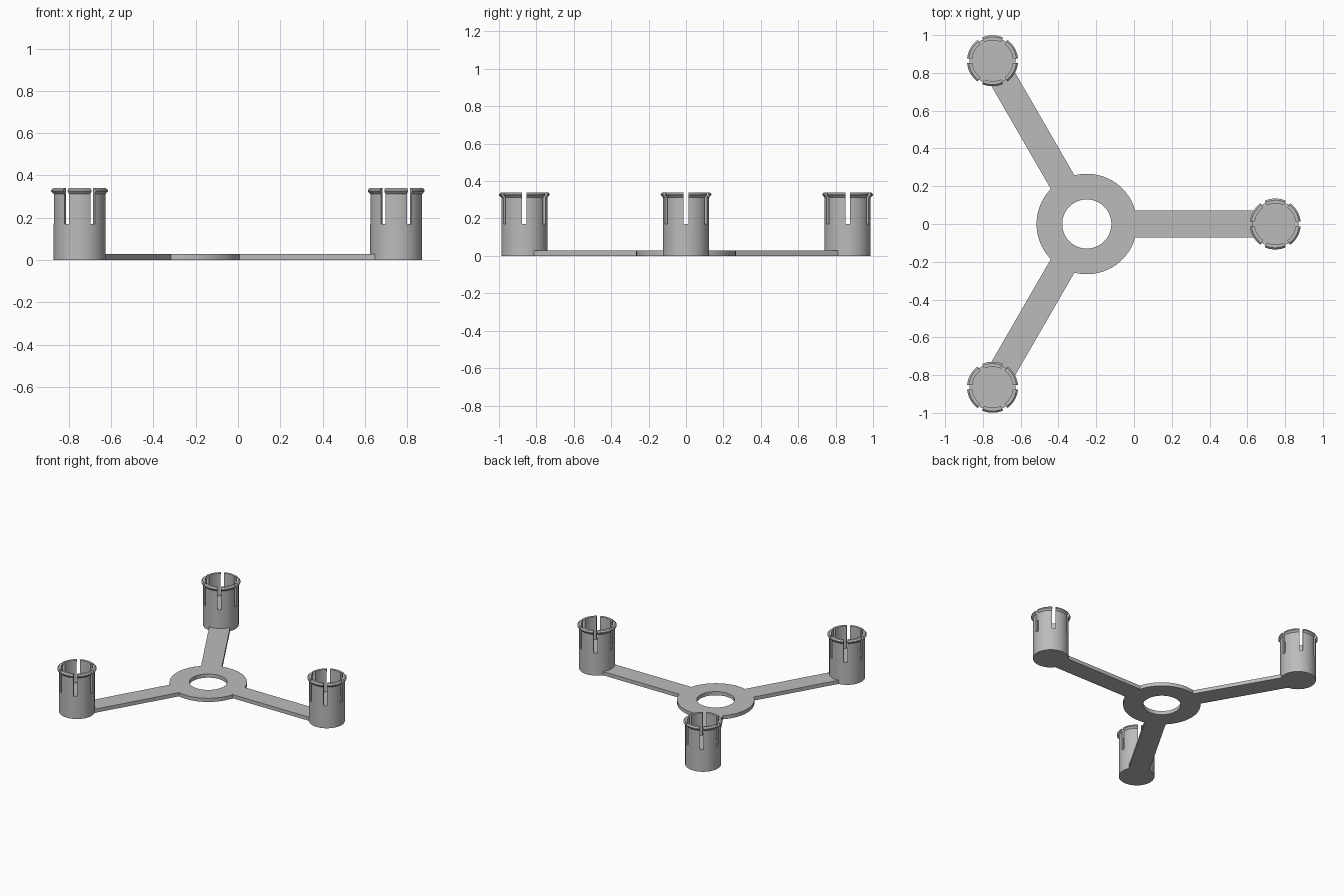
import bpy, bmesh
from math import sin, cos, asin, pi, radians
from mathutils import Matrix, Vector

if "Cube" in bpy.data.objects:
    bpy.data.objects.remove(bpy.data.objects["Cube"])

CENTRE = Vector((-0.25, 0, 0))
REACH = 0.998           # hub centre to cup centre
HUB_R, HOLE_R = 0.266, 0.13
ARM_HALF, PLATE_H = 0.072, 0.028
CUP_R, BORE_R, LIP_R, CUP_H = 0.123, 0.108, 0.135, 0.34
SLOT_Z, SLOT_W = 0.17, 0.025
SIDES = 72

grey = bpy.data.materials.new("plain grey")
grey.use_nodes = True
COLOUR = (0.5, 0.5, 0.5, 1)
grey.diffuse_color = COLOUR
grey.node_tree.nodes["Principled BSDF"].inputs["Base Color"].default_value = COLOUR


def add_object(name, data):
    ob = bpy.data.objects.new(name, data)
    bpy.context.collection.objects.link(ob)
    return ob


def mesh_from(bm, name):
    bmesh.ops.recalc_face_normals(bm, faces=bm.faces)
    me = bpy.data.meshes.new(name)
    bm.to_mesh(me)
    bm.free()
    return me


def polar(r, a):
    return Vector((r * cos(a), r * sin(a), 0))


def baked(ob):
    deps = bpy.context.evaluated_depsgraph_get()
    return bpy.data.meshes.new_from_object(ob.evaluated_get(deps))


# Spider plate: hub arcs joined by three arms, with a round hole
outline = []
half = asin(ARM_HALF / HUB_R)
for k in range(3):
    a = k * 2 * pi / 3
    turn = Matrix.Rotation(a, 3, 'Z')
    for side in (-1, 1):
        outline.append(turn @ Vector((REACH - 0.07, side * ARM_HALF, 0)))
    span = 2 * pi / 3 - 2 * half
    outline += [polar(HUB_R, a + half + span * i / 24) for i in range(25)]
hole = [polar(HOLE_R, 2 * pi * i / SIDES) for i in range(SIDES)]
# start each arm at its hub corner so the loop runs in order
curve = bpy.data.curves.new("plate_outline", 'CURVE')
curve.dimensions = '2D'
curve.fill_mode = 'BOTH'
curve.extrude = PLATE_H / 2
for loop in (outline, hole):
    spline = curve.splines.new('POLY')
    spline.points.add(len(loop) - 1)
    for p, co in zip(spline.points, loop):
        p.co = (co.x, co.y, 0, 1)
    spline.use_cyclic_u = True
source = add_object("plate_source", curve)
plate_mesh = baked(source)
bpy.data.objects.remove(source)
bm = bmesh.new()
bm.from_mesh(plate_mesh)
bmesh.ops.remove_doubles(bm, verts=bm.verts, dist=0.0001)
bmesh.ops.translate(bm, verts=bm.verts, vec=(0, 0, PLATE_H / 2))
plate = add_object("hub_and_arms", mesh_from(bm, "hub_and_arms"))
plate.location = CENTRE

# Cup: solid lower half, hollow upper half and a bevelled snap lip
profile = [(0, 0), (CUP_R, 0), (CUP_R, 0.312), (LIP_R, 0.325), (LIP_R, 0.331),
           (CUP_R + 0.003, CUP_H), (BORE_R, CUP_H), (BORE_R, SLOT_Z - 0.002),
           (0, SLOT_Z - 0.002)]
bm = bmesh.new()
verts = [bm.verts.new((r, 0, z)) for r, z in profile]
edges = [bm.edges.new(pair) for pair in zip(verts, verts[1:])]
bmesh.ops.spin(bm, geom=verts + edges, cent=(0, 0, 0), axis=(0, 0, 1),
               angle=2 * pi, steps=SIDES, use_duplicate=False)
bmesh.ops.remove_doubles(bm, verts=bm.verts, dist=0.0001)
blank = add_object("cup_blank", mesh_from(bm, "cup_blank"))

# Six slots split the upper wall into prongs
bm = bmesh.new()
for k in range(6):
    place = (Matrix.Rotation(k * pi / 3, 4, 'Z')
             @ Matrix.Translation((CUP_R, 0, SLOT_Z + 0.1))
             @ Matrix.Diagonal((0.07, SLOT_W, 0.2, 1)))
    bmesh.ops.create_cube(bm, size=1, matrix=place)
cutter = add_object("slot_cutter", mesh_from(bm, "slot_cutter"))
cutter.hide_render = True
cut = blank.modifiers.new("slots", 'BOOLEAN')
cut.operation = 'DIFFERENCE'
cut.solver = 'EXACT'
cut.object = cutter
cup_mesh = baked(blank)
cup_mesh.name = "slotted_cup"
for helper in (blank, cutter):
    bpy.data.objects.remove(helper)

parts = [plate]
for k, name in enumerate(("left_cup", "back_right_cup", "front_right_cup")):
    a = k * 2 * pi / 3
    cup = add_object(name, cup_mesh.copy())
    cup.location = CENTRE + polar(REACH, a)
    cup.rotation_euler.z = a
    parts.append(cup)

# Finish
bpy.ops.object.select_all(action='DESELECT')
for ob in parts:
    ob.data.materials.clear()
    ob.data.materials.append(grey)
    ob.select_set(True)
bpy.context.view_layer.objects.active = plate
bpy.ops.object.shade_smooth_by_angle(angle=radians(30))
